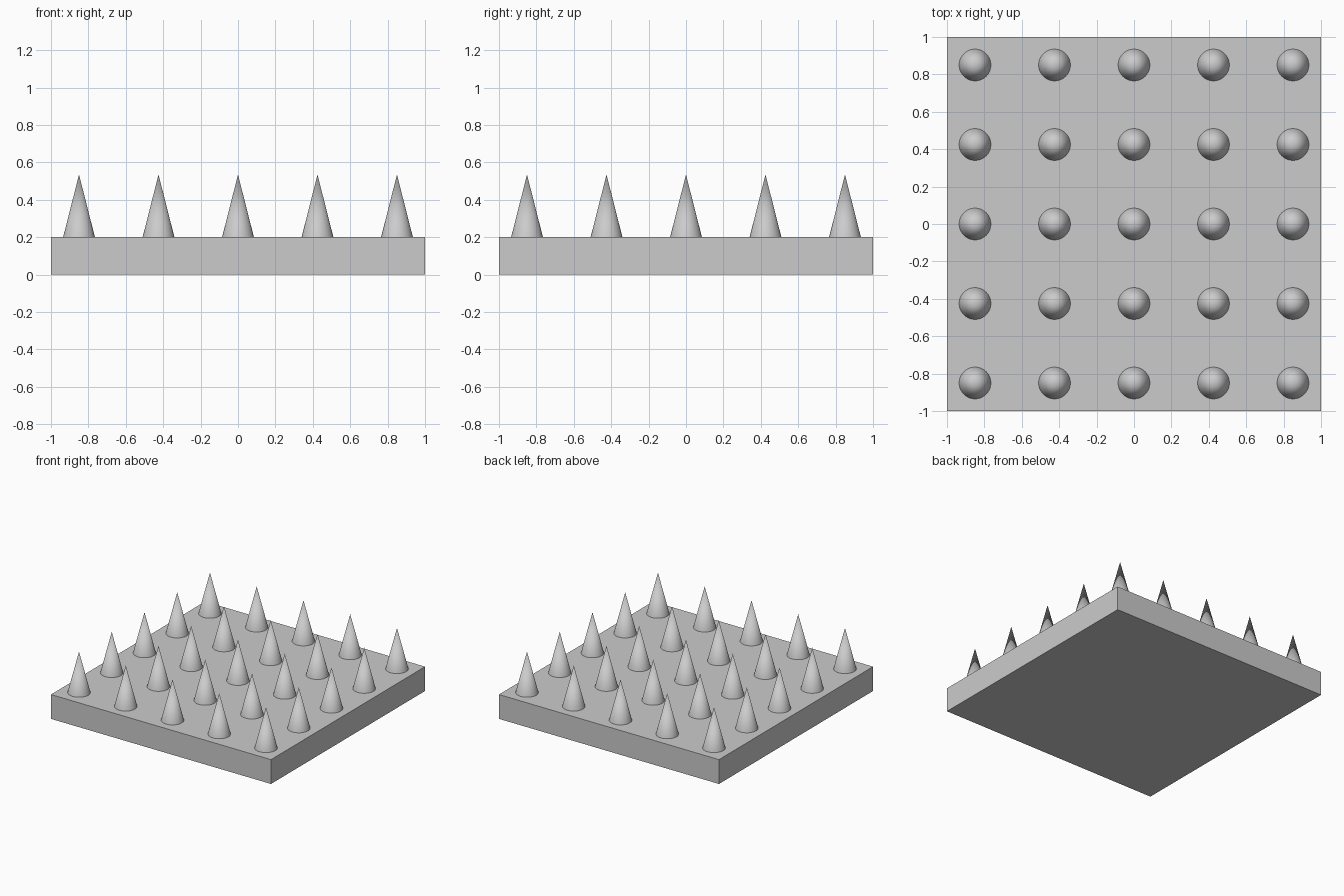
import bpy
import math

if "Cube" in bpy.data.objects:
    bpy.data.objects.remove(bpy.data.objects["Cube"])

# Square base plate
bpy.ops.mesh.primitive_cube_add(size=1, location=(0, 0, 0.1))
plate = bpy.context.object
plate.name = "base_plate"
plate.scale = (2, 2, 0.2)
bpy.ops.object.transform_apply(location=False, rotation=False, scale=True)

# 5 x 5 grid of spikes standing on the plate
PLATE_TOP, TIP, RADIUS, STEP = 0.2, 0.535, 0.085, 0.425
height = TIP - PLATE_TOP
bpy.ops.mesh.primitive_cone_add(vertices=48, radius1=RADIUS, radius2=0, depth=height)
first = bpy.context.object
bpy.ops.object.shade_smooth_by_angle(angle=math.radians(30))
spike_mesh = first.data
bpy.data.objects.remove(first)

for row in range(5):
    for col in range(5):
        spike = bpy.data.objects.new(f"spike_{row}_{col}", spike_mesh)
        spike.location = ((col - 2) * STEP, (row - 2) * STEP, PLATE_TOP + height / 2)
        bpy.context.collection.objects.link(spike)
